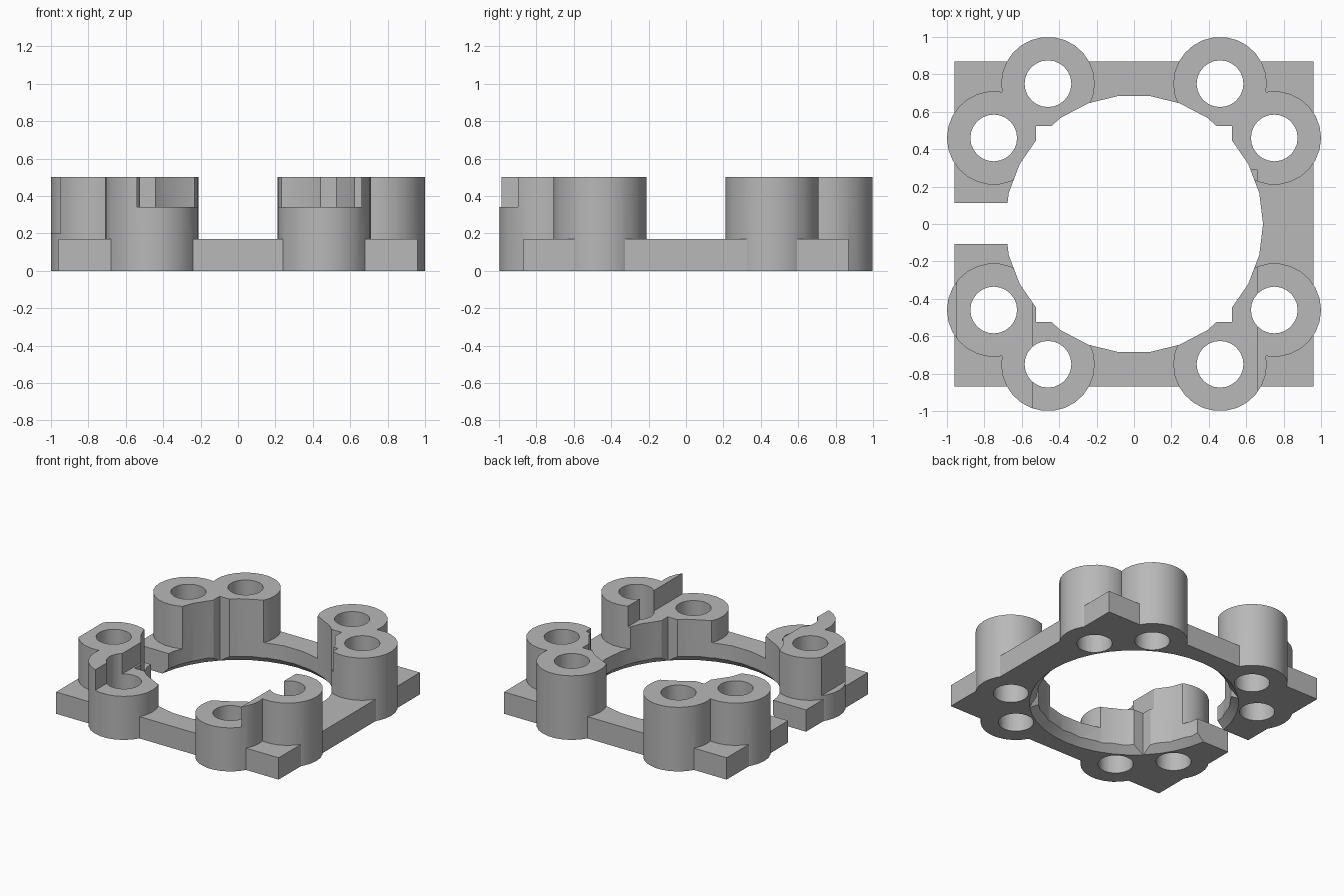
import bpy, bmesh, math
from mathutils import Matrix, Vector

if "Cube" in bpy.data.objects:
    bpy.data.objects.remove(bpy.data.objects["Cube"], do_unlink=True)

PLATE_H, BOSS_H, STEP_H = 0.17, 0.5, 0.34

grey = bpy.data.materials.new("plain grey")
grey.use_nodes = True
colour = (0.48, 0.48, 0.48, 1)
grey.diffuse_color = colour
grey.node_tree.nodes["Principled BSDF"].inputs["Base Color"].default_value = colour


def finish(name, bm):
    mesh = bpy.data.meshes.new(name)
    bm.to_mesh(mesh)
    bm.free()
    mesh.materials.append(grey)
    obj = bpy.data.objects.new(name, mesh)
    bpy.context.collection.objects.link(obj)
    return obj


def box(name, low, high):
    low, high = Vector(low), Vector(high)
    bm = bmesh.new()
    bmesh.ops.create_cube(bm, size=1, matrix=Matrix.Translation((low + high) / 2)
                          @ Matrix.Diagonal((high - low).to_4d()))
    return finish(name, bm)


def prism(name, x, y, radius, z0, z1, sides, top_radius=None):
    bm = bmesh.new()
    bmesh.ops.create_cone(bm, cap_ends=True, segments=sides, radius1=radius,
                          radius2=radius if top_radius is None else top_radius,
                          depth=z1 - z0,
                          matrix=Matrix.Translation((x, y, (z0 + z1) / 2))
                          @ Matrix.Rotation(math.pi / 2, 4, 'Z'))
    return finish(name, bm)


def combine(target, tool, operation):
    """Apply one boolean and remove the tool object."""
    mod = target.modifiers.new(operation, 'BOOLEAN')
    mod.operation, mod.solver, mod.object = operation, 'EXACT', tool
    bpy.context.view_layer.update()
    graph = bpy.context.evaluated_depsgraph_get()
    mesh = bpy.data.meshes.new_from_object(target.evaluated_get(graph))
    target.modifiers.clear()
    target.data = mesh
    bpy.data.objects.remove(tool, do_unlink=True)


# Base plate with eight bosses in corner pairs
frame = box("slotted_mounting_ring", (-0.96, -0.87, 0), (0.96, 0.87, PLATE_H))
centres = [(sx * a, sy * b) for sx in (-1, 1) for sy in (-1, 1)
           for a, b in ((0.46, 0.75), (0.75, 0.46))]
for x, y in centres:
    combine(frame, prism("boss", x, y, 0.25, 0, BOSS_H, 26), 'UNION')

# Central opening with square corner notches and a bottom chamfer
cutters = [
    prism("opening", 0, 0, 0.69, -0.1, 1, 26),
    box("corner_notches", (-0.525, -0.525, -0.1), (0.525, 0.525, 1)),
    prism("bottom_chamfer", 0, 0, 0.76, -0.02, 0.09, 40, 0.65),
    # Slot through the side
    box("side_slot", (-1.1, -0.108, -0.1), (-0.4, 0.112, 1)),
    # Clearance step across the front bosses and a flat on one boss
    box("front_step", (-0.54, -1.2, STEP_H), (0.66, 0.29, 1)),
    box("side_flat", (-1.2, -0.8, 0.2), (-0.95, -0.15, 1)),
]
# Bolt holes
cutters += [prism("bolt_hole", x, y, 0.125, -0.1, 1, 24) for x, y in centres]
for cutter in cutters:
    combine(frame, cutter, 'DIFFERENCE')

# Soft curves, crisp edges
bpy.ops.object.select_all(action='DESELECT')
frame.select_set(True)
bpy.context.view_layer.objects.active = frame
bpy.ops.object.shade_smooth_by_angle(angle=math.radians(28))
